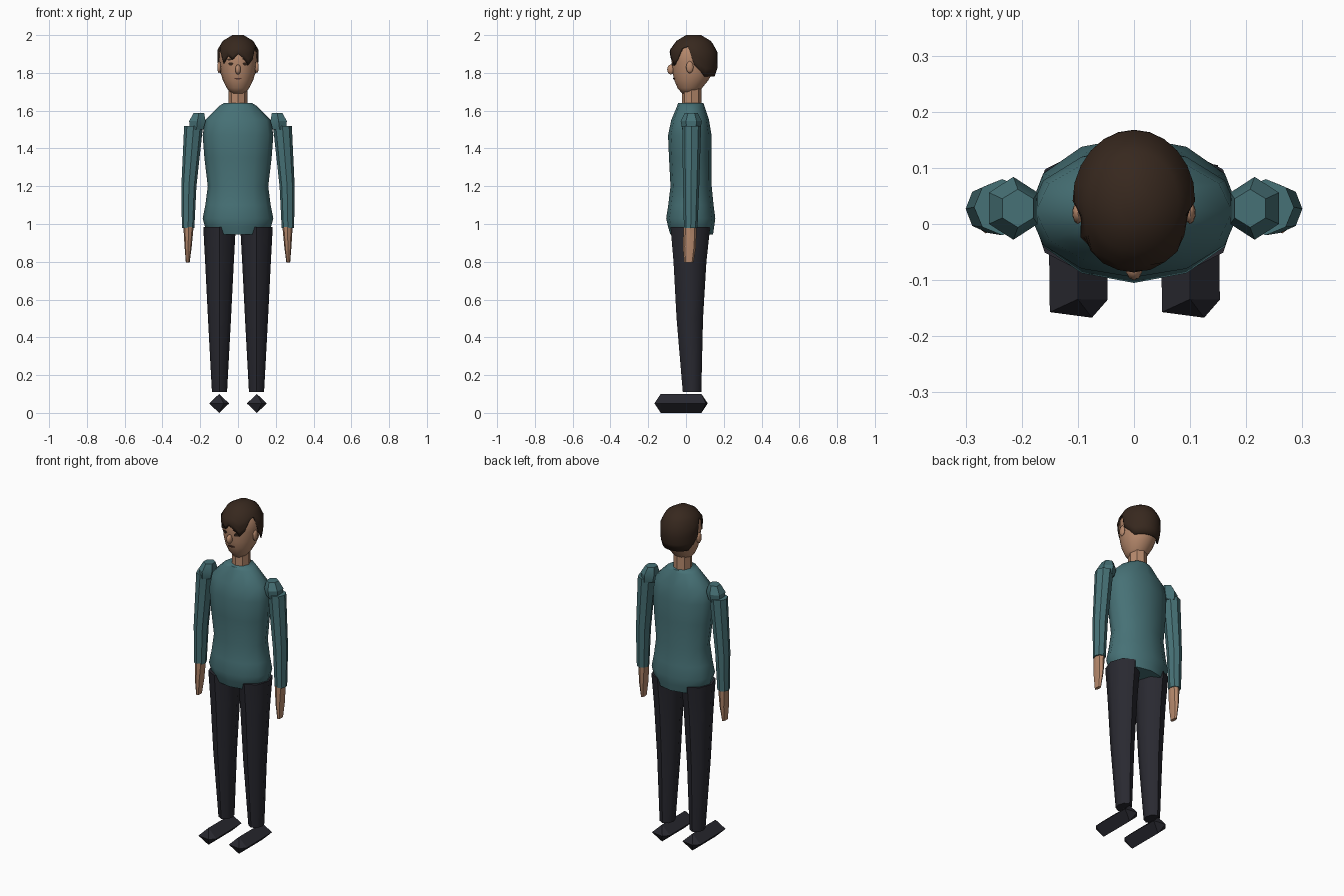
import bpy, bmesh, math
from mathutils import Vector

if "Cube" in bpy.data.objects:
    bpy.data.objects.remove(bpy.data.objects["Cube"], do_unlink=True)


def material(name, rgb):
    m = bpy.data.materials.new(name)
    m.use_nodes = True
    m.diffuse_color = (*rgb, 1)
    bsdf = m.node_tree.nodes["Principled BSDF"]
    bsdf.inputs["Base Color"].default_value = (*rgb, 1)
    bsdf.inputs["Roughness"].default_value = 0.8
    return m


TEAL = material("teal_knit", (0.062, 0.165, 0.18))
SKIN = material("skin", (0.47, 0.25, 0.15))
HAIR = material("dark_brown_hair", (0.038, 0.021, 0.013))
DARK = material("charcoal_cloth", (0.022, 0.022, 0.03))
LIPS = material("lip_brown", (0.1, 0.04, 0.03))


def finish(name, bm, mat, angle=35):
    bmesh.ops.recalc_face_normals(bm, faces=bm.faces)
    me = bpy.data.meshes.new(name)
    bm.to_mesh(me)
    bm.free()
    me.materials.append(mat)
    ob = bpy.data.objects.new(name, me)
    bpy.context.collection.objects.link(ob)
    bpy.ops.object.select_all(action="DESELECT")
    ob.select_set(True)
    bpy.context.view_layer.objects.active = ob
    bpy.ops.object.shade_smooth_by_angle(angle=math.radians(angle))
    return ob


def skin_rings(bm, rings, caps=True):
    """Join rings of points with quads, closing the ends if asked."""
    rows = [[bm.verts.new(p) for p in ring] for ring in rings]
    n = len(rows[0])
    for a, b in zip(rows, rows[1:]):
        for i in range(n):
            j = (i + 1) % n
            bm.faces.new((a[i], a[j], b[j], b[i]))
    if caps:
        bm.faces.new(rows[0])
        bm.faces.new(rows[-1])
    return rows


def loft(name, rings, n, mat, side=1, angle=35):
    """Stack ellipses given as (z, centre x, centre y, radius x, radius y)."""
    turns = [math.tau * i / n for i in range(n)]
    bm = bmesh.new()
    skin_rings(bm, [[(side * (cx + rx * math.sin(t)), cy - ry * math.cos(t), z)
                     for t in turns] for z, cx, cy, rx, ry in rings])
    return finish(name, bm, mat, angle)


def sample(profile, z):
    """Interpolate a profile of ellipses at a height."""
    z = min(max(z, profile[0][0]), profile[-1][0])
    for a, b in zip(profile, profile[1:]):
        if z <= b[0]:
            f = (z - a[0]) / (b[0] - a[0])
            return [p + (q - p) * f for p, q in zip(a, b)]


# Torso, neck and head
loft("sweater_body", [
    (0.945, 0, 0.03, 0.15, 0.113), (0.985, 0, 0.027, 0.175, 0.122),
    (1.03, 0, 0.025, 0.187, 0.13), (1.1, 0, 0.026, 0.173, 0.12),
    (1.2, 0, 0.027, 0.16, 0.109), (1.35, 0, 0.023, 0.178, 0.113),
    (1.47, 0, 0.02, 0.187, 0.115), (1.55, 0, 0.022, 0.175, 0.1),
    (1.625, 0, 0.025, 0.1, 0.072), (1.64, 0, 0.025, 0.075, 0.067)],
    12, TEAL, angle=50)
loft("neck", [(1.6, 0, 0.03, 0.05, 0.052), (1.77, 0, 0.03, 0.05, 0.052)], 8, SKIN)

HEAD = [(1.69, 0, 0.015, 0.035, 0.035), (1.72, 0, 0.02, 0.06, 0.065),
        (1.76, 0, 0.028, 0.08, 0.09), (1.8, 0, 0.035, 0.092, 0.105),
        (1.86, 0, 0.037, 0.1, 0.113), (1.91, 0, 0.037, 0.1, 0.112),
        (1.96, 0, 0.04, 0.075, 0.08), (1.98, 0, 0.04, 0.03, 0.03)]
loft("head", HEAD, 16, SKIN, angle=60)

# Hair shell with an uneven hem: hem height for every column, front round by its left
CAP = [(1.76, 0, 0.05, 0.09, 0.088), (1.8, 0, 0.047, 0.102, 0.117),
       (1.86, 0, 0.043, 0.108, 0.125), (1.92, 0, 0.04, 0.11, 0.127),
       (1.97, 0, 0.04, 0.08, 0.09), (2.0, 0, 0.04, 0.03, 0.04)]
hem_left = [1.9, 1.88, 1.84, 1.87, 1.93, 1.94, 1.84, 1.81]
hem_right = [1.87, 1.89, 1.85, 1.92, 1.94, 1.85, 1.81]
back = [1.78] * (24 - len(hem_left) - len(hem_right))
hems = hem_left + back + hem_right[::-1]
columns = []
for i, hem in enumerate(hems):
    t = math.tau * i / len(hems)
    levels = [2.0, 1.97] + [1.95 + (hem - 1.95) * k / 4 for k in range(5)]
    column = []
    for z in levels:
        _, cx, cy, rx, ry = sample(CAP, z)
        column.append((cx + rx * math.sin(t), cy - ry * math.cos(t), z))
    columns.append(column)
bm = bmesh.new()
rows = skin_rings(bm, list(zip(*columns)), caps=False)
bm.faces.new(rows[0])
hair = finish("hair", bm, HAIR, 50)
solid = hair.modifiers.new("thickness", "SOLIDIFY")
solid.thickness, solid.offset = 0.008, -1


def blob(name, centre, size, mat):
    bm = bmesh.new()
    bmesh.ops.create_icosphere(bm, subdivisions=2, radius=1)
    bmesh.ops.scale(bm, vec=size, verts=bm.verts)
    bmesh.ops.translate(bm, vec=centre, verts=bm.verts)
    finish(name, bm, mat, 50)


def face_plate(name, x, z, w, h, mat, tilt=0):
    """A thin plate that follows the front of the head."""
    bm = bmesh.new()
    ring = []
    for lift in (-0.003, 0.005):
        pts = []
        for u, v in ((-1, 0), (-0.5, -1), (0.5, -1), (1, 0), (0.5, 1), (-0.5, 1)):
            px, pz = x + u * w, z + v * h + u * tilt
            _, _, cy, rx, ry = sample(HEAD, pz)
            pts.append((px, cy - ry * math.sqrt(1 - (px / rx) ** 2) - lift, pz))
        ring.append(pts)
    skin_rings(bm, ring)
    finish(name, bm, mat)


# Face details
blob("nose", (0, -0.08, 1.818), (0.015, 0.02, 0.027), SKIN)
face_plate("mouth", 0, 1.77, 0.022, 0.004, LIPS)
for side, label in ((1, "left"), (-1, "right")):
    blob(label + "_ear", (side * 0.1, 0.02, 1.83), (0.01, 0.02, 0.032), SKIN)
    face_plate(label + "_eye", side * 0.038, 1.848, 0.014, 0.008, HAIR)
    face_plate(label + "_eyebrow", side * 0.04, 1.872, 0.02, 0.005, HAIR, side * -0.003)

# Limbs
for side, label in ((1, "left"), (-1, "right")):
    loft(label + "_sleeve", [
        (0.98, 0.264, 0.025, 0.033, 0.036), (1.2, 0.26, 0.027, 0.04, 0.043),
        (1.52, 0.235, 0.03, 0.05, 0.05)], 8, TEAL, side, 30)
    loft(label + "_hand", [
        (0.795, 0.266, 0.015, 0.01, 0.024), (0.88, 0.264, 0.018, 0.019, 0.035),
        (0.985, 0.262, 0.022, 0.027, 0.034)], 8, SKIN, side, 30)
    cap = loft(label + "_shoulder", [
        (1.5, 0.22, 0.028, 0.042, 0.048), (1.545, 0.215, 0.028, 0.05, 0.056),
        (1.588, 0.207, 0.028, 0.032, 0.034)], 6, TEAL, side, 30)
    loft(label + "_trouser_leg", [
        (0.11, 0.098, 0.032, 0.04, 0.049), (0.5, 0.098, 0.02, 0.061, 0.07),
        (0.8, 0.098, 0.021, 0.076, 0.087), (0.985, 0.098, 0.023, 0.086, 0.105)],
        8, DARK, side, 46)

    # Diamond-section shoe with off-centre points at toe and heel
    mid = Vector((side * 0.1, -0.026, 0.05))
    toe = [(-0.05, -0.131, 0), (0, -0.108, -0.05), (0.053, -0.109, 0), (0, -0.108, 0.05)]
    heel = [(-0.053, 0.109, 0), (0, 0.108, -0.05), (0.05, 0.131, 0), (0, 0.108, 0.05)]
    bm = bmesh.new()
    ends = skin_rings(bm, [[mid + Vector(p) for p in r] for r in (toe, heel)], caps=False)
    for ring, tip in ((ends[0], (0.025, -0.141, 0)), (ends[1], (-0.025, 0.141, 0))):
        point = bm.verts.new(mid + Vector(tip))
        for i in range(4):
            bm.faces.new((ring[i], ring[(i + 1) % 4], point))
    finish(label + "_shoe", bm, DARK, 20)
